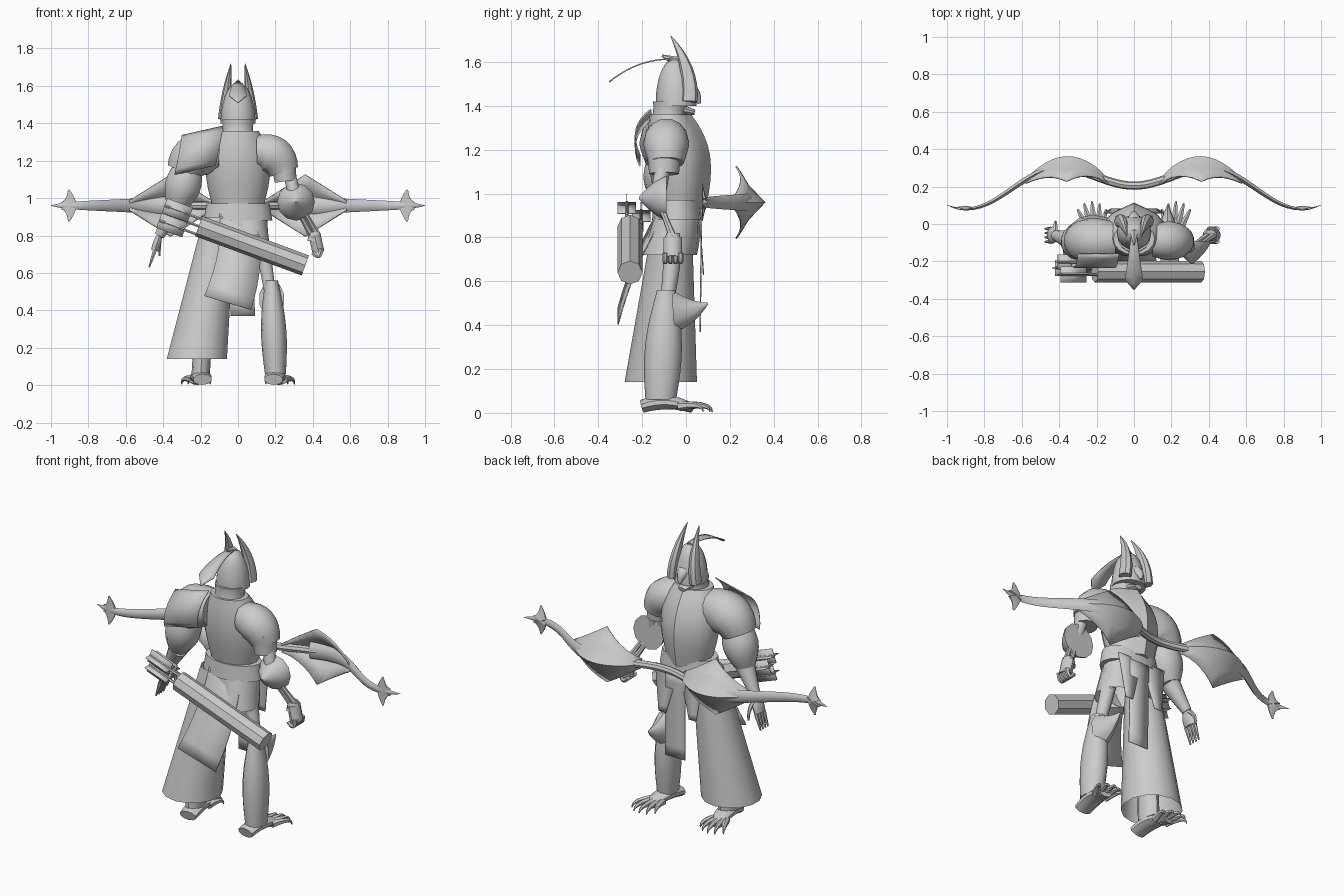
import bpy, math
from mathutils import Vector

cube = bpy.data.objects.get("Cube")
if cube:
    bpy.data.objects.remove(cube)

GREY = (0.6, 0.6, 0.6, 1)
material = bpy.data.materials.new("plain grey")
material.use_nodes = True
material.diffuse_color = GREY
material.node_tree.nodes["Principled BSDF"].inputs["Base Color"].default_value = GREY
parts = []


def at(x=0, y=0, z=0):
    return Vector((x, y, z))


FORWARD, UP = at(y=1), at(z=1)


def taper(end):
    return lambda t: 1 + (end - 1) * t


def swell(amount, end=1):
    return lambda t: 1 + (end - 1) * t + amount * math.sin(math.pi * t)


def dome(t):
    return max(math.sqrt(1 - t * t), 0.05)


def arc(*controls, steps=8):
    """Points along a Bezier curve through the first and last control."""
    points = []
    for i in range(steps + 1):
        row = list(controls)
        while len(row) > 1:
            row = [a.lerp(b, i / steps) for a, b in zip(row, row[1:])]
        points.append(row[0])
    return points


def make(name, verts, faces):
    mesh = bpy.data.meshes.new(name)
    mesh.from_pydata(verts, [], faces)
    mesh.materials.append(material)
    obj = bpy.data.objects.new(name, mesh)
    bpy.context.collection.objects.link(obj)
    parts.append(obj)
    return obj


def grid_faces(rows, columns, closed):
    faces = []
    for i in range(rows - 1):
        for j in range(columns if closed else columns - 1):
            a, b = i * columns + j, i * columns + (j + 1) % columns
            faces.append((a, b, b + columns, a + columns))
    return faces


def tube(name, points, size, profile=taper(1), wide=1, sides=10, up=FORWARD, level=False, keel=0, capped=True):
    """Elliptical rings along a path; size runs along up, wide is the ratio across it."""
    verts, last = [], len(points) - 1
    for i, point in enumerate(points):
        along = UP if level else (points[min(i + 1, last)] - points[max(i - 1, 0)]).normalized()
        u = (up - along * up.dot(along)).normalized()
        v = along.cross(u)
        radius = size * profile(i / last)
        for k in range(sides):
            a = math.tau * k / sides
            ridge = 0 if k else keel
            verts.append(point + u * (radius * math.cos(a) + ridge) + v * radius * wide * math.sin(a))
    faces = grid_faces(last + 1, sides, True)
    if capped:
        faces += [tuple(reversed(range(sides))), tuple(range(last * sides, len(verts)))]
    make(name, verts, faces)


def sheet(name, rows, thick=0.006):
    """Thin plate through a grid of points."""
    obj = make(name, [p for row in rows for p in row], grid_faces(len(rows), len(rows[0]), False))
    solid = obj.modifiers.new("thickness", "SOLIDIFY")
    solid.thickness, solid.offset = thick, 0


def ribbon(name, points, half, profile=taper(1), thick=0.006):
    """Strip along a path, reaching half to either side."""
    last = len(points) - 1
    sheet(name, [[p + half * s * profile(i / last) for s in (-1, 0, 1)] for i, p in enumerate(points)], thick)


# Torso, belt and hips
tube("breastplate", arc(at(y=-.03, z=.93), at(y=-.03, z=1.2), at(y=-.08, z=1.36)), .1,
     swell(.4, end=.85), wide=1.3, sides=16, level=True, keel=.02)
tube("belt", arc(at(y=-.04, z=.88), at(y=-.04, z=.97), steps=2), .115, taper(.92), wide=1.6, sides=16, level=True)
tube("pelvis", arc(at(y=-.05, z=.72), at(y=-.04, z=.92), steps=4), .1, swell(.1), wide=1.5, sides=14,
     level=True, capped=False)
tube("hip_drape", arc(at(x=.06, y=-.08, z=.72), at(x=.05, y=-.04, z=.9), steps=3), .115, taper(.9), sides=14,
     level=True, capped=False)
for side in (-1, 1):
    ribbon("tasset", arc(at(x=side * .08, y=.06, z=.9), at(x=side * .1, y=.08, z=.63)), at(x=.08), taper(.3))

# Cloth
tube("long_skirt", arc(at(x=-.22, y=-.115, z=.14), at(x=-.1, y=-.06, z=.9)), .165, taper(.52), sides=14,
     level=True, capped=False)
ribbon("front_cloth", arc(at(x=.02, y=.07, z=.88), at(x=.025, y=.065, z=.37)), at(x=.065))
ribbon("back_cloth", arc(at(y=-.12, z=.9), at(x=.04, y=-.24, z=.7), at(x=-.055, y=-.31, z=.44)),
       at(x=.1, z=-.03), taper(1.25))

# Head
tube("collar", arc(at(y=-.08, z=1.33), at(y=-.07, z=1.42)), .08, swell(-.06), wide=1.1, sides=14, level=True)
tube("helmet", arc(at(y=-.045, z=1.4), at(y=-.05, z=1.62)), .093, dome, sides=16, level=True)
tube("beak", arc(at(y=-.01, z=1.47), at(y=.05, z=1.47), at(y=.06, z=1.41)), .05, taper(.15), up=UP)
tube("jaw", arc(at(y=-.05, z=1.39), at(y=.04, z=1.37)), .03, taper(.4), wide=2, up=UP)
tube("crest_knob", arc(at(y=-.04, z=1.6), at(y=-.11, z=1.63)), .025, taper(.2), sides=6, up=UP)
ribbon("plume", arc(at(y=-.03, z=1.61), at(y=-.2, z=1.63), at(y=-.35, z=1.51), steps=12), at(x=.045),
       lambda t: min(.25 + t, 6 * (1 - t) + .05))
for side in (-1, 1):
    tube("ear_horn", arc(at(side * .075, .015, 1.42), at(side * .06, .03, 1.57), at(side * .038, -.07, 1.72)),
         .036, lambda t: 1.05 - t ** 2, wide=.85, sides=8)

# Shoulder guards, the right one larger
for name, side, size in (("left_pauldron", 1, .085), ("right_pauldron", -1, .1)):
    reach = side * size
    tube(name, arc(at(side * .1, -.09, 1.25), at(reach * 2.5, -.09, 1.26), at(reach * 2.9, -.09, 1.14)),
         size, swell(.25, end=.95), sides=14)
tube("left_arm_cuff", arc(at(.24, -.1, 1.2), at(.255, -.1, 1.09)), .08, taper(.85), wide=.9)
ribbon("shoulder_flap", arc(at(-.19, -.16, 1.36), at(-.2, -.27, 1.28), at(-.23, -.21, 1.15)), at(x=.11, z=.025))

# Right arm with a puffed sleeve and an open hand
shoulder, elbow, wrist = at(-.26, -.1, 1.18), at(-.33, -.09, .95), at(-.42, -.06, .8)
tube("right_sleeve", arc(shoulder, elbow), .07, swell(.5, end=.8), sides=14)
tube("right_bracer", arc(elbow, wrist), .055, taper(.5))
knuckles = wrist + at(x=-.025, z=-.08)
tube("right_palm", arc(wrist, knuckles), .03, swell(.3, end=1.4), wide=.5)
for k in range(4):
    root = knuckles + FORWARD * (k - 1.5) * .023
    tube("right_finger", arc(root, root + at(x=-.03, z=-.09)), .012, taper(.4), sides=6)
tube("right_thumb", arc(wrist, wrist + at(y=.08, z=-.04), wrist + at(y=.07, z=-.11)), .015, taper(.4), sides=6)

# Left arm, bony, with an elbow shield and a fist
shoulder, elbow, wrist = at(.27, -.1, 1.15), at(.31, -.13, .98), at(.41, -.06, .8)
tube("left_upper_arm", arc(shoulder, elbow), .035)
tube("elbow_shield", arc(elbow + FORWARD * .04, elbow - FORWARD * .085), .096, lambda t: 1.05 - t ** 1.5, sides=12, up=UP)
for offset in (at(x=-.016), at(x=.016)):
    tube("forearm_bone", arc(elbow + offset, wrist + offset), .02, swell(-.3), sides=7)
knuckles = wrist + at(x=.02, z=-.09)
tube("left_cuff", arc(wrist + UP * .02, wrist - UP * .03), .03, taper(1.4))
tube("left_palm", arc(wrist, knuckles), .042, wide=.8)
for k in range(4):
    root = knuckles + FORWARD * (k - 1.5) * .023
    tube("left_finger", arc(root + at(x=.015, z=.02), root + at(x=.01, z=-.05), root - at(x=.03)), .013, sides=6)

# Legs
tube("left_thigh", arc(at(.11, -.06, .82), at(.15, -.06, .65), at(.17, -.09, .5)), .045, taper(.7))
tube("left_greave", arc(at(.2, -.115, .06), at(.18, -.09, .56)), .07, swell(.4, end=.6), wide=.8, sides=12, level=True)
tube("left_knee_guard", arc(at(.18, -.06, .46), at(.18, .03, .46), at(.18, .1, .5)), .1, taper(.03), wide=.68, up=UP)
tube("right_greave", arc(at(-.2, -.115, .05), at(-.16, -.09, .7)), .07, wide=.7, sides=12, level=True)

# Clawed feet, the toes fanned out
for side in (-1, 1):
    tube("foot", arc(at(side * .19, -.2, .03), at(side * .2, -.08, .07), at(side * .22, .03, .02)),
         .03, swell(.2, end=.7), wide=1.7, up=UP)
    for k in range(5):
        angle = math.radians(22) * (k - 2)
        across, ahead = math.sin(angle), math.cos(angle)
        root = at(side * (.21 + .05 * across), -.03, .03)
        tip = at(side * (.225 + .11 * across), .15 * ahead - .03, .004)
        tube("claw", arc(root, tip + UP * .045, tip), .022, taper(.1), sides=6, up=UP)

# Quiver and arrows
base, mouth = at(.36, -.255, .64), at(-.21, -.255, .85)
axis = (mouth - base).normalized()
square = axis.cross(FORWARD)
tube("quiver", arc(base, mouth, steps=1), .057, sides=8)
for offset in (square * .045 + FORWARD * .02, square * -.04 - FORWARD * .015, FORWARD * .05):
    start, nock = mouth + offset, mouth + offset + axis * .21
    tube("arrow_shaft", arc(start - axis * .04, nock, steps=1), .008, sides=6)
    for half in (square, FORWARD):
        ribbon("arrow_feather", arc(start.lerp(nock, .3), nock, steps=1), half * .042, thick=.004)


# Bow: the limbs bow outward, then curl back to barbed tips
def sweep(x):
    if x < .4:
        return .205 + .095 * math.sin(math.pi * x / .8) ** 2
    return .19 + .11 * math.cos(math.tau * (x - .4))


def limb_points(start, end, count=20):
    xs = [start + (end - start) * i / count for i in range(count + 1)]
    return [at(x, sweep(abs(x)), .96) for x in xs]


tube("bow_grip", limb_points(-.32, .32), .022, sides=8, up=UP)
for side in (-1, 1):
    tube("bow_limb", limb_points(side * .28, side), .05, lambda t: 1.02 - .7 * t - .3 * t ** 12,
         wide=.45, sides=6, up=UP)
    rows = []
    for i in range(13):
        t = i / 12
        x, peak = .14 + .44 * t, 1 - abs(2 * t - 1)
        ridge = sweep(x) + .065 * math.sin(math.pi * t ** .7)
        drop = .02 + .11 * peak
        rows.append([at(side * x, ridge - drop * abs(s) ** .7, .96 + s * (.025 + .14 * peak)) for s in (-1, -.5, 0, .5, 1)])
    sheet("bow_blade", rows, thick=.008)
    for lift in (-1, 1):
        tube("bow_barb", arc(at(side * .905, .085, .96), at(side * .89, .08, .96 + lift * .03),
                             at(side * .905, .075, .96 + lift * .085)), .013, taper(.1), wide=4, sides=6)

# Smooth shading that keeps edges sharp
bpy.ops.object.select_all(action="DESELECT")
for obj in parts:
    obj.select_set(True)
bpy.context.view_layer.objects.active = parts[0]
bpy.ops.object.shade_smooth_by_angle(angle=math.radians(40))
